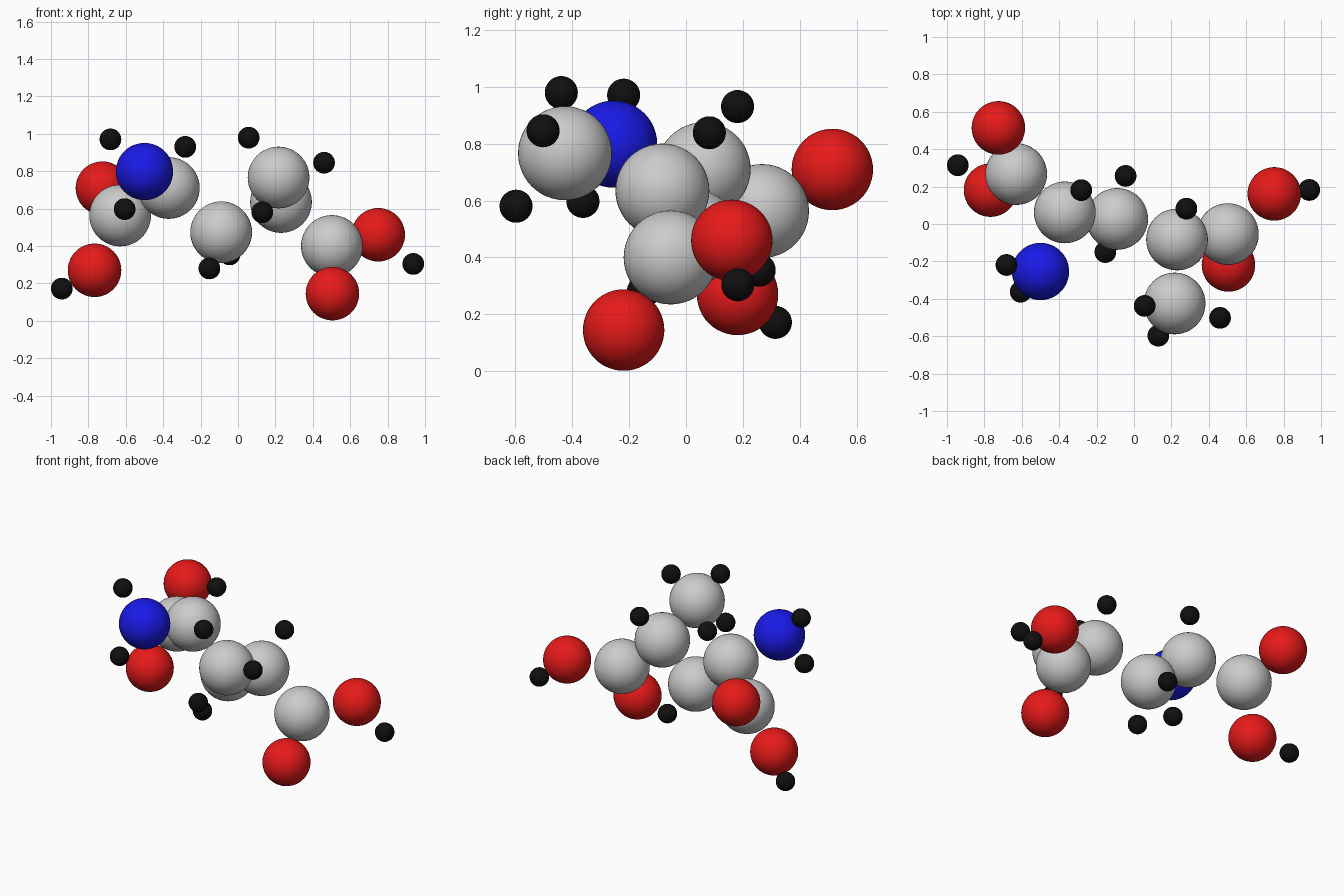
import bpy

# element: radius, colour (None = plain grey), atom centres
ELEMENTS = {
    "carbon": (0.165, None, [
        (-0.63, 0.267, 0.563), (-0.37, 0.062, 0.71), (-0.09, 0.027, 0.473),
        (0.23, -0.083, 0.635), (0.217, -0.425, 0.766), (0.502, -0.054, 0.40)]),
    "nitrogen": (0.153, (0.01, 0.01, 0.8, 1), [(-0.50, -0.254, 0.798)]),
    "oxygen": (0.143, (0.8, 0.01, 0.01, 1), [
        (-0.725, 0.514, 0.709), (-0.767, 0.181, 0.27),
        (0.75, 0.161, 0.46), (0.505, -0.219, 0.145)]),
    "hydrogen": (0.058, (0.005, 0.005, 0.005, 1), [
        (-0.942, 0.314, 0.172), (-0.682, -0.219, 0.97), (-0.606, -0.362, 0.597),
        (-0.282, 0.181, 0.93), (-0.153, -0.15, 0.28), (-0.045, 0.257, 0.355),
        (0.057, -0.438, 0.979), (0.46, -0.502, 0.845), (0.13, -0.597, 0.58),
        (0.937, 0.182, 0.304), (0.28, 0.082, 0.838)]),
}

# one smooth sphere per atom
for name, (radius, colour, centres) in ELEMENTS.items():
    mat = None
    if colour:
        mat = bpy.data.materials.new(name)
        mat.diffuse_color = colour
    for i, centre in enumerate(centres, 1):
        bpy.ops.mesh.primitive_uv_sphere_add(
            segments=48, ring_count=24, radius=radius, location=centre)
        atom = bpy.context.object
        atom.name = f"{name}_atom_{i}"
        bpy.ops.object.shade_smooth()
        if mat:
            atom.data.materials.append(mat)
